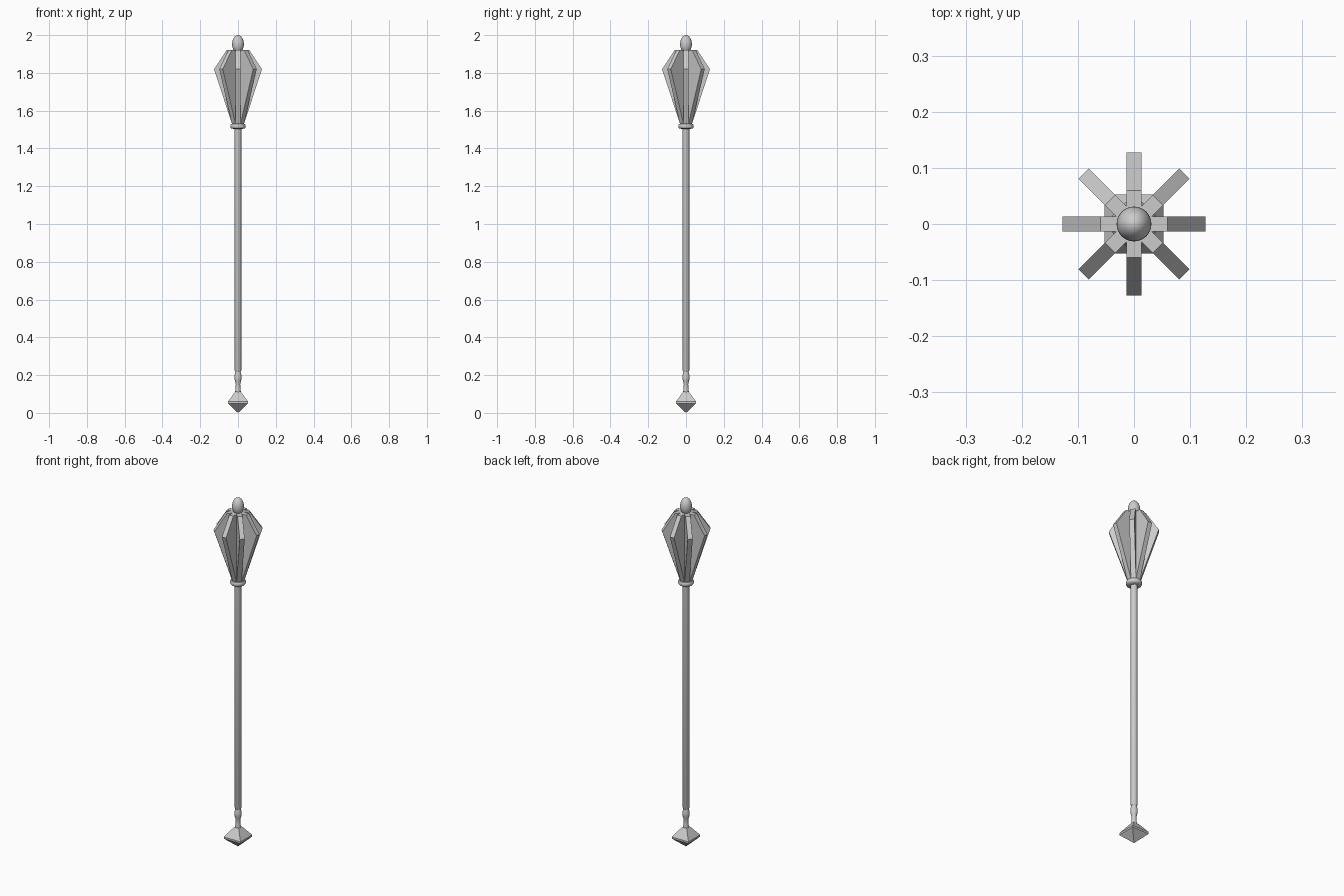
import bpy, bmesh, math
from mathutils import Matrix

if "Cube" in bpy.data.objects:
    bpy.data.objects.remove(bpy.data.objects["Cube"])


def finish(name, bm, smooth=False):
    bmesh.ops.remove_doubles(bm, verts=bm.verts, dist=1e-5)
    bmesh.ops.recalc_face_normals(bm, faces=bm.faces)
    me = bpy.data.meshes.new(name)
    bm.to_mesh(me)
    bm.free()
    ob = bpy.data.objects.new(name, me)
    bpy.context.collection.objects.link(ob)
    if smooth:
        bpy.ops.object.select_all(action='DESELECT')
        ob.select_set(True)
        bpy.context.view_layer.objects.active = ob
        bpy.ops.object.shade_smooth_by_angle(angle=math.radians(50))
    return ob


def lathe(name, profile, sides, smooth=True):
    """Turn (radius, z) points into a closed solid with the given side count."""
    bm = bmesh.new()
    rings = []
    for r, z in profile:
        ring = []
        for i in range(sides):
            a = math.tau * (i + 0.5) / sides
            ring.append(bm.verts.new((r * math.cos(a), r * math.sin(a), z)))
        rings.append(ring)
    for lo, hi in zip(rings, rings[1:]):
        for i in range(sides):
            j = (i + 1) % sides
            bm.faces.new((lo[i], lo[j], hi[j], hi[i]))
    bm.faces.new(rings[0][::-1])
    bm.faces.new(rings[-1])
    return finish(name, bm, smooth)


# Square pointed pommel
s = math.sqrt(2)
lathe("pommel", [(0.0005, 0.0), (0.053 * s, 0.05), (0.053 * s, 0.06),
                 (0.018 * s, 0.108), (0.014 * s, 0.112)], 4, smooth=False)

# Turned neck with bead
lathe("neck", [(0.016, 0.108), (0.013, 0.13), (0.012, 0.15), (0.015, 0.165),
               (0.019, 0.18), (0.019, 0.198), (0.015, 0.212), (0.014, 0.222)], 16)

# Long shaft, running up through the head
lathe("shaft", [(0.014, 0.215), (0.019, 0.225), (0.019, 1.93)], 8)

# Rounded collar under the head
lathe("collar", [(0.019, 1.503), (0.037, 1.506), (0.041, 1.512), (0.041, 1.523),
                 (0.037, 1.53), (0.019, 1.533)], 24)

# Eight radial flanges
outline = [(0.0, 1.525), (0.03, 1.525), (0.127, 1.82), (0.06, 1.92), (0.0, 1.92)]
half = 0.013
for k in range(8):
    bm = bmesh.new()
    face = bm.faces.new([bm.verts.new((r, -half, z)) for r, z in outline])
    ext = bmesh.ops.extrude_face_region(bm, geom=[face])
    moved = [v for v in ext["geom"] if isinstance(v, bmesh.types.BMVert)]
    bmesh.ops.translate(bm, verts=moved, vec=(0, 2 * half, 0))
    bm.transform(Matrix.Rotation(math.tau * k / 8, 4, 'Z'))
    finish(f"flange_{k + 1}", bm)

# Egg-shaped finial
bm = bmesh.new()
bmesh.ops.create_uvsphere(bm, u_segments=32, v_segments=16, radius=1)
bm.transform(Matrix.Translation((0, 0, 1.952)) @ Matrix.Diagonal((0.031, 0.031, 0.048, 1)))
finish("finial", bm, smooth=True)
